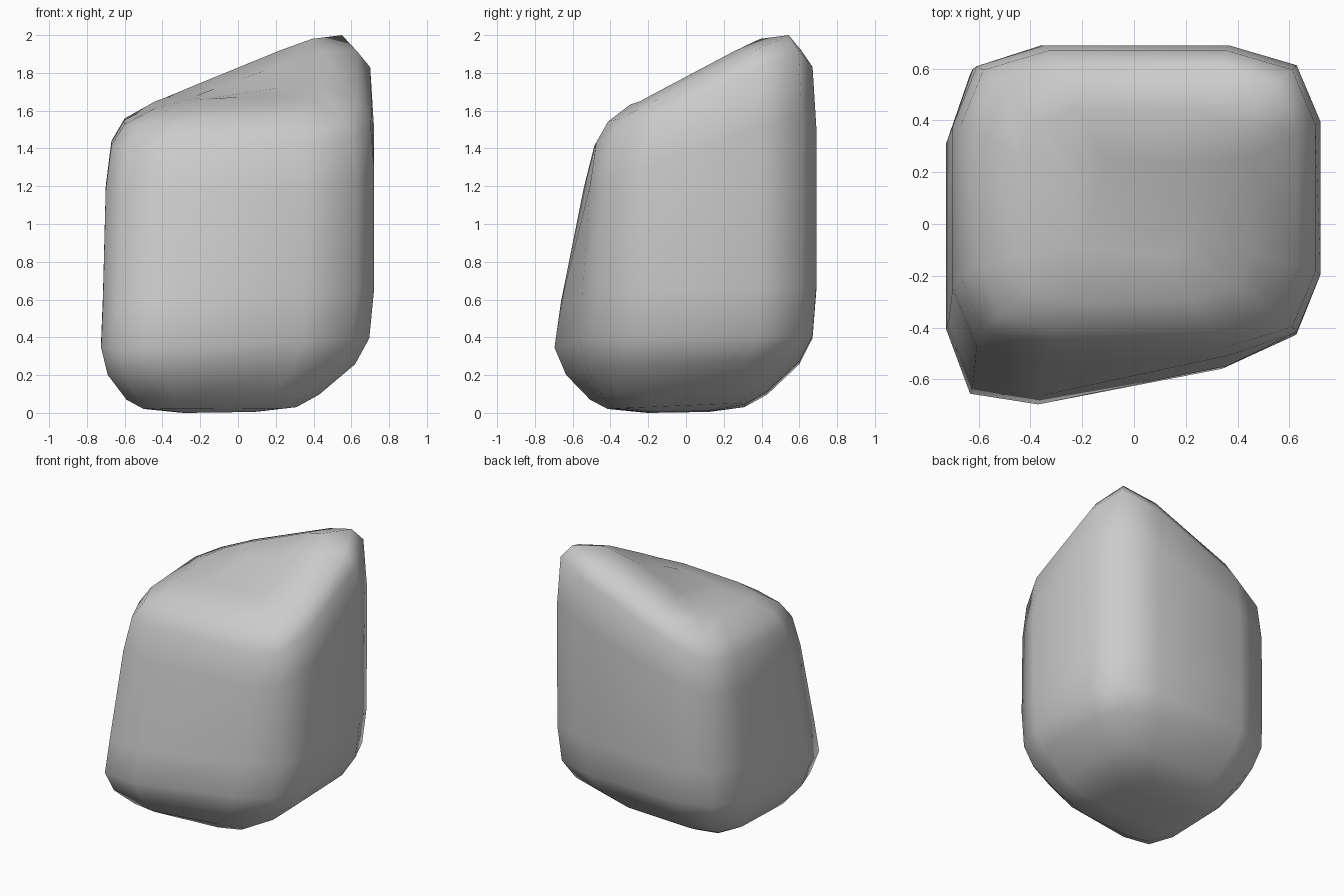
import bpy, bmesh

if "Cube" in bpy.data.objects:
    bpy.data.objects.remove(bpy.data.objects["Cube"])

# Rounded boulder lofted from twelve-sided rounded-rectangle rings, bottom to top.
# Each ring: left x, right x, front y at left, front y at right, back y,
# then heights of the front-left, front-right, back-right, back-left corners.
RINGS = [
    (-.30, .10, -.22, -.20, .13, .000, .005, .01, .005),
    (-.50, .31, -.43, -.37, .31, .02, .025, .05, .025),
    (-.59, .43, -.54, -.41, .43, .065, .09, .12, .09),
    (-.69, .62, -.69, -.47, .60, .19, .25, .28, .25),
    (-.725, .695, -.765, -.49, .67, .335, .39, .41, .39),
    (-.715, .72, -.72, -.49, .69, .57, .64, .67, .64),
    (-.70, .72, -.56, -.49, .69, 1.18, 1.22, 1.58, 1.22),
    (-.67, .70, -.49, -.47, .67, 1.41, 1.45, 1.92, 1.46),
    (-.60, .63, -.42, -.41, .61, 1.52, 1.56, 2.00, 1.58),
    (-.44, .45, -.31, -.29, .44, 1.60, 1.65, 1.98, 1.67),
    (-.22, .22, -.12, -.12, .26, 1.66, 1.69, 1.83, 1.69),
]
C = .87  # rounded corner position on the unit square
OUTLINE = [(-.5, -1), (.5, -1), (C, -C), (1, -.5), (1, .5), (C, C),
           (.5, 1), (-.5, 1), (-C, C), (-1, .5), (-1, -.5), (-C, -C)]


def mix(a, b, t):
    return a + (b - a) * (t + 1) / 2


def ring_point(ring, u, v):
    x0, x1, front_l, front_r, back, fl, fr, br, bl = ring
    y = mix(mix(front_l, front_r, u), back, v)
    # heights never rise far past the rounded corners
    uz, vz = max(-1.05, min(1.05, u / C)), max(-1.05, min(1.05, v / C))
    z = mix(mix(fl, fr, uz), mix(bl, br, uz), vz)
    return mix(x0, x1, u), y, max(0.0, min(2.0, z))


# Skin the rings and cap both ends
bm = bmesh.new()
loops = [[bm.verts.new(ring_point(r, u, v)) for u, v in OUTLINE] for r in RINGS]
n = len(OUTLINE)
for low, high in zip(loops, loops[1:]):
    for i in range(n):
        j = (i + 1) % n
        bm.faces.new((low[i], low[j], high[j], high[i]))
bm.faces.new(loops[0][::-1])
bm.faces.new(loops[-1])
bmesh.ops.recalc_face_normals(bm, faces=bm.faces)
for f in bm.faces:
    f.smooth = True

mesh = bpy.data.meshes.new("boulder")
bm.to_mesh(mesh)
bm.free()
boulder = bpy.data.objects.new("boulder", mesh)
bpy.context.collection.objects.link(boulder)
